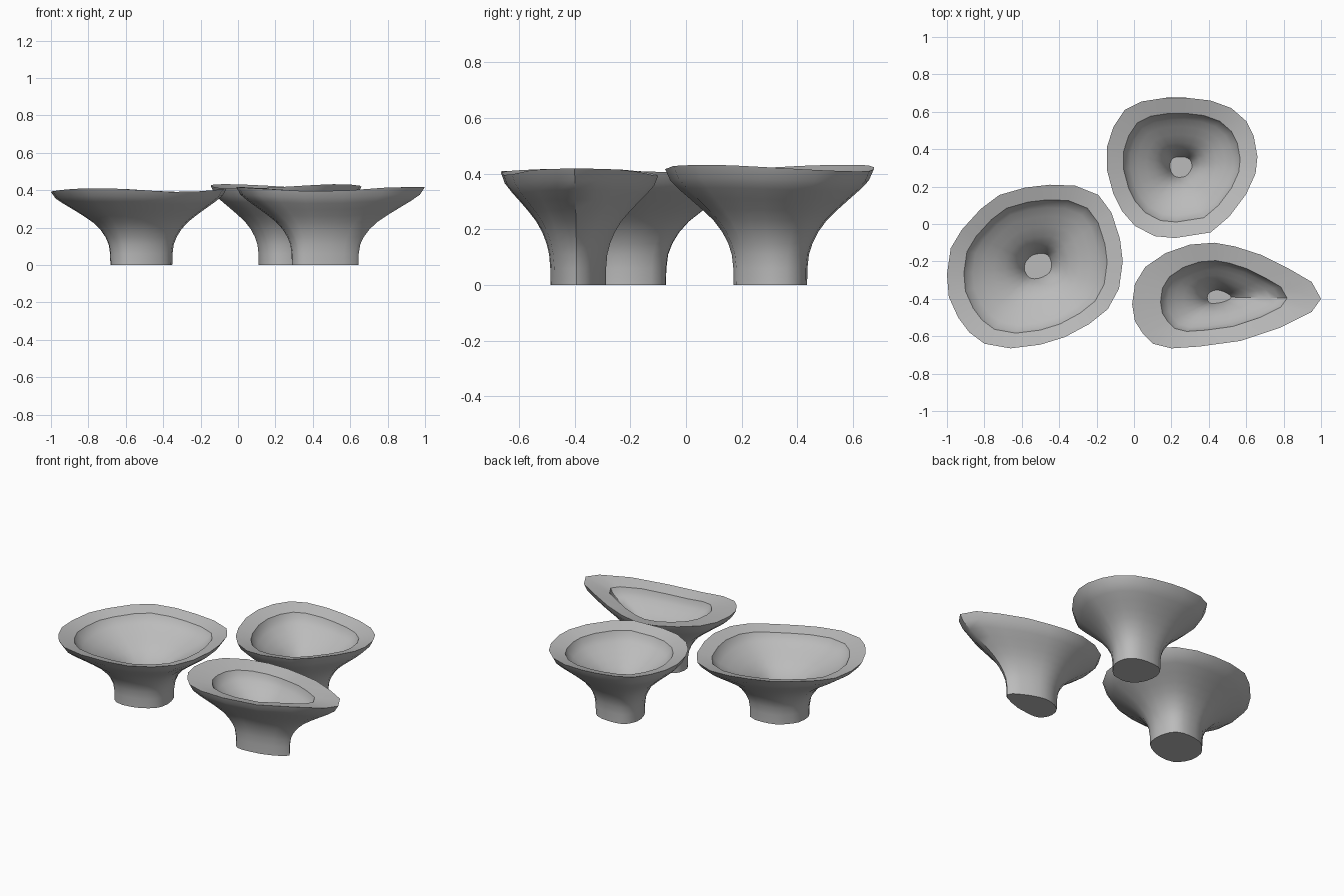
import bpy
import bmesh
from math import atan2, cos, radians
from mathutils import Vector

cube = bpy.data.objects.get("Cube")
if cube:
    bpy.data.objects.remove(cube, do_unlink=True)

# One grey clay colour for everything
clay = bpy.data.materials.new("grey clay")
clay.use_nodes = True
GREY = (0.5, 0.5, 0.5, 1)
clay.diffuse_color = GREY
clay.node_tree.nodes["Principled BSDF"].inputs["Base Color"].default_value = GREY

# Profiles as (share of outline, height): outside foot to lip, inside lip to floor
OUTER = [(.352, 0), (.355, .06), (.37, .11), (.405, .15), (.46, .19), (.54, .23),
         (.64, .266), (.75, .302), (.86, .337), (.95, .37), (1, .41)]
INNER = [(1, .387), (.96, .36), (.88, .335), (.75, .305), (.6, .275),
         (.45, .24), (.33, .2), (.24, .15), (.19, .1)]
TOP = OUTER[-1][1]


def make_bowl(name, centre, outline, inner_share, lip, wave, lobes, phase):
    """Loft rings scaled from the lip outline about the foot centre."""
    middle = Vector(centre)
    arms = [Vector(p) - middle for p in outline]
    profile = OUTER + [(share * inner_share, z) for share, z in INNER]
    bm = bmesh.new()
    rings = []
    for share, z in profile:
        ring = []
        for arm in arms:
            # The wavy lip fades out towards foot and floor
            height = lip + wave * cos(lobes * atan2(arm.y, arm.x) - phase)
            lift = (height - TOP) * (z / TOP) ** 3
            flat = middle + arm * share
            ring.append(bm.verts.new((flat.x, flat.y, z + lift)))
        rings.append(ring)
    count = len(arms)
    for low, high in zip(rings, rings[1:]):
        for i in range(count):
            j = (i + 1) % count
            bm.faces.new((low[i], low[j], high[j], high[i]))
    bm.faces.new(rings[0])
    bm.faces.new(rings[-1])
    bmesh.ops.recalc_face_normals(bm, faces=bm.faces)
    mesh = bpy.data.meshes.new(name)
    bm.to_mesh(mesh)
    bm.free()
    mesh.materials.append(clay)
    bowl = bpy.data.objects.new(name, mesh)
    bpy.context.collection.objects.link(bowl)
    bpy.ops.object.select_all(action='DESELECT')
    bowl.select_set(True)
    bpy.context.view_layer.objects.active = bowl
    bpy.ops.object.shade_smooth_by_angle(angle=radians(36))


# Large rounded bowl
right_bowl_outline = [
    (-.06, -.2), (-.075, -.08), (-.12, .06), (-.19, .155), (-.315, .205),
    (-.45, .21), (-.58, .195), (-.72, .155), (-.82, .08), (-.92, -.03),
    (-.98, -.13), (-1, -.27), (-.99, -.39), (-.94, -.5), (-.88, -.58),
    (-.8, -.64), (-.66, -.665), (-.5, -.645), (-.37, -.605), (-.24, -.535),
    (-.14, -.455), (-.08, -.345)]
make_bowl("right_bowl", (-.51, -.225), right_bowl_outline, .815, .4, .01, 3, 0)

# Small rounded bowl
back_bowl_outline = [
    (.66, .36), (.64, .47), (.6, .55), (.52, .62), (.41, .66), (.28, .675),
    (.17, .675), (.04, .655), (-.05, .61), (-.11, .52), (-.145, .41),
    (-.145, .29), (-.11, .16), (-.065, .07), (.005, -.01), (.11, -.065),
    (.22, -.075), (.41, -.045), (.51, .04), (.6, .16), (.65, .27)]
make_bowl("back_bowl", (.25, .305), back_bowl_outline, .775, .42, .012, 2, radians(280))

# Pointed teardrop bowl
front_bowl_outline = [
    (1, -.4), (.95, -.31), (.83, -.24), (.68, -.165), (.54, -.12),
    (.43, -.1), (.3, -.11), (.17, -.155), (.06, -.23), (.005, -.32),
    (-.01, -.43), (.005, -.52), (.05, -.59), (.1, -.64), (.2, -.665),
    (.35, -.655), (.57, -.625), (.78, -.555), (.95, -.47)]
make_bowl("front_bowl", (.45, -.39), front_bowl_outline, .67, .405, .013, 2, 0)
